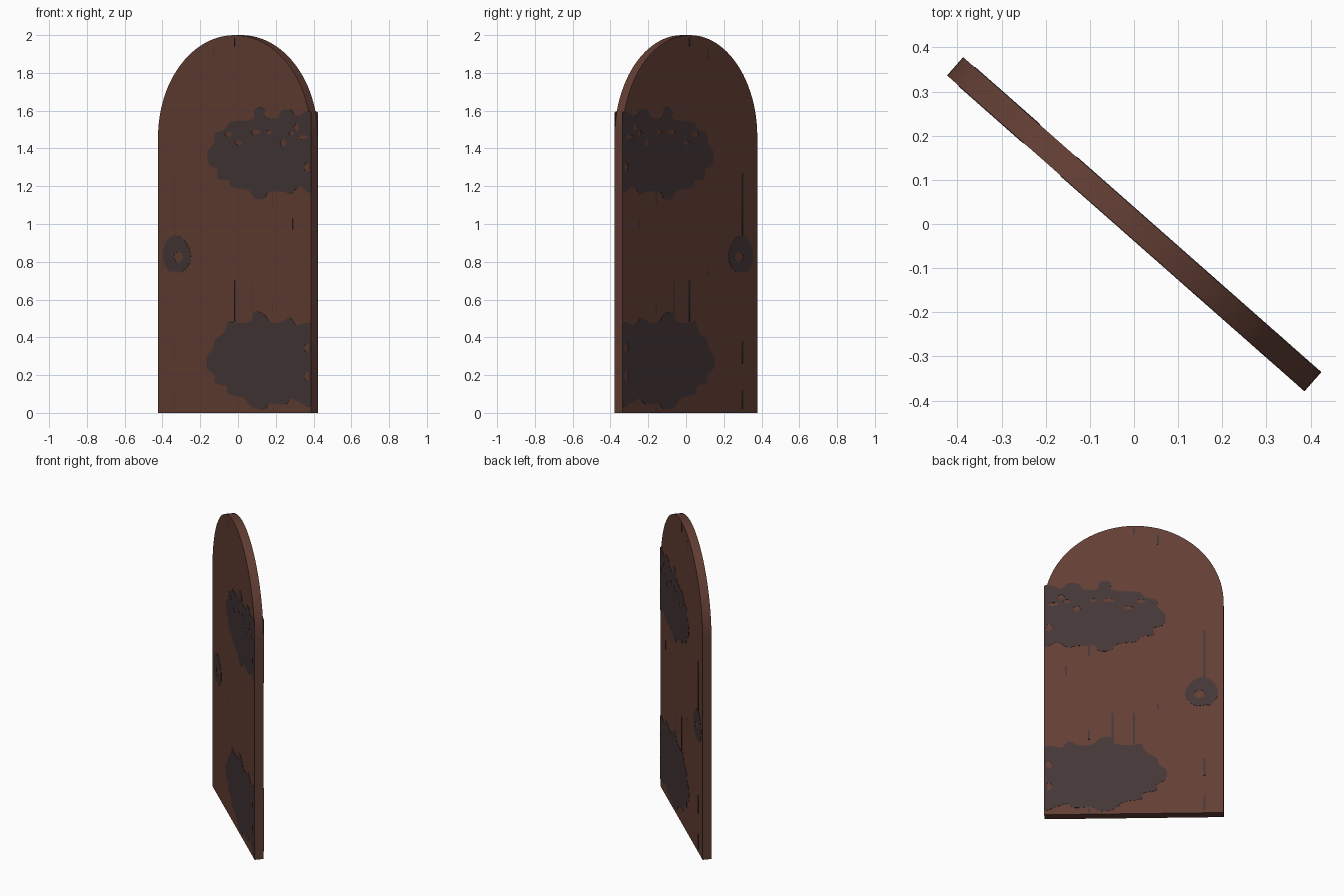
import bpy, math
from mathutils import Matrix, Vector

if "Cube" in bpy.data.objects:
    bpy.data.objects.remove(bpy.data.objects["Cube"])

W, T, SPRING = 0.54, 0.0275, 1.46      # half width, half thickness, arch start
TURN = Matrix.Rotation(math.radians(-41.4), 4, 'Z')
UPRIGHT = Matrix.Rotation(math.radians(90), 4, 'X')


def material(name, srgb):
    m = bpy.data.materials.new(name)
    m.diffuse_color = [((c / 255 + 0.055) / 1.055) ** 2.4 for c in srgb] + [1]
    m.use_nodes = True
    m.node_tree.nodes["Principled BSDF"].inputs["Base Color"].default_value = m.diffuse_color
    return m


wood = material("brown_wood", (98, 62, 52))
iron = material("dark_iron", (68, 54, 54))


def flat_shape(name, outlines, half, offset, mat):
    """Filled outlines (inner ones become holes) standing in the door plane."""
    cu = bpy.data.curves.new(name, 'CURVE')
    cu.dimensions, cu.fill_mode, cu.extrude = '2D', 'BOTH', half
    for pts in outlines:
        s = cu.splines.new('POLY')
        s.points.add(len(pts) - 1)
        for p, q in zip(s.points, pts):
            p.co = (q[0], q[1], 0, 1)
        s.use_cyclic_u = True
    cu.materials.append(mat)
    ob = bpy.data.objects.new(name, cu)
    bpy.context.collection.objects.link(ob)
    ob.matrix_world = TURN @ Matrix.Translation((0, offset, 0)) @ UPRIGHT
    bpy.ops.object.select_all(action='DESELECT')
    ob.select_set(True)
    bpy.context.view_layer.objects.active = ob
    bpy.ops.object.convert(target='MESH')
    return bpy.context.object


def smooth(pts, n=4):
    """Closed rounded outline through the points, kept inside the door edge."""
    out, k = [], len(pts)
    for i in range(k):
        a, b, c, d = (Vector(pts[(i + j) % k]) for j in (-1, 0, 1, 2))
        if b.x > 0.535 and c.x > 0.535:
            out.append((W, b.y))
            continue
        for j in range(n):
            t = j / n
            p = 0.5 * (2 * b + (c - a) * t + (2 * a - 5 * b + 4 * c - d) * t * t
                       + (3 * b - a - 3 * c + d) * t ** 3)
            out.append((min(p.x, W), p.y))
    return out


def oval(x, z, rx, rz, n=14):
    return [(x + rx * math.cos(math.tau * i / n), z + rz * math.sin(math.tau * i / n))
            for i in range(n)]


def widen(pts):
    # front view x -> distance along the door
    return [((x + 0.018) / 0.75, z) for x, z in pts]


# arched door slab
arch = [(W * math.cos(math.pi * i / 48), SPRING + W * math.sin(math.pi * i / 48))
        for i in range(49)]
door = flat_shape("door_slab", [[(-W, 0), (W, 0)] + arch], T, 0, wood)
bpy.ops.object.shade_smooth_by_angle(angle=math.radians(30))

# scalloped hinge plate outlines
lower = [(.387, .05), (.387, .33), (.387, .47), (.31, .465), (.275, .505), (.23, .48),
         (.17, .48), (.14, .52), (.09, .535), (.065, .485), (-.01, .475), (-.05, .485),
         (-.07, .43), (-.12, .385), (-.13, .34), (-.164, .30), (-.16, .235),
         (-.12, .20), (-.12, .16), (-.06, .14), (-.05, .10), (.03, .08), (.075, .03),
         (.14, .02), (.17, .05), (.25, .045), (.285, .075), (.34, .05)]
upper = [(.387, 1.17), (.387, 1.40), (.387, 1.59), (.31, 1.57), (.28, 1.605),
         (.23, 1.60), (.21, 1.56), (.145, 1.565), (.14, 1.605), (.11, 1.62),
         (.085, 1.60), (.085, 1.56), (.03, 1.545), (-.04, 1.54), (-.07, 1.50),
         (-.12, 1.48), (-.125, 1.43), (-.16, 1.38), (-.15, 1.31), (-.11, 1.29),
         (-.105, 1.24), (-.05, 1.23), (-.03, 1.195), (.055, 1.18), (.09, 1.135),
         (.14, 1.135), (.16, 1.17), (.24, 1.17), (.28, 1.16), (.33, 1.20)]
upper_holes = [(-.05, 1.475, .02, .012), (.005, 1.43, .018, .012),
               (.095, 1.485, .025, .012), (.165, 1.485, .014, .012),
               (.24, 1.43, .016, .018), (.31, 1.51, .014, .018),
               (.345, 1.46, .025, .012), (.365, 1.30, .013, .025),
               (.285, 1.48, .014, .012)]
lower_holes = [(.365, .345, .013, .025), (.365, .195, .013, .025)]


def holes(items):
    return [widen(oval(*h)) for h in items]


# ring plate, slightly pointed at the top
ring = smooth([(-.407, .96 - .13), (-.44, .75), (-.37, .745), (-.315, .80),
               (-.315, .86), (-.36, .92), (-.41, .94), (-.46, .925),
               (-.50, .87), (-.50, .80), (-.455, .745)][1:])

# thin weathered cracks: position, bottom, top
cracks = [(-.424, .94, 1.27), (-.424, .26, .38), (-.424, .02, .12), (-.145, 1.87, 1.935),
          (-.145, .72, .76), (0, .48, .70), (0, 1.94, 1.985), (.13, .50, .70),
          (.27, .01, .04), (.27, .52, .58), (.27, 1.10, 1.17), (.41, .97, 1.03)]

for side, sgn in (("front", -1), ("back", 1)):
    off = sgn * T
    flat_shape(side + "_lower_hinge_plate",
               [smooth(widen(lower))] + holes(lower_holes), 0.0015, off, iron)
    flat_shape(side + "_upper_hinge_plate",
               [smooth(widen(upper))] + holes(upper_holes), 0.0015, off, iron)
    flat_shape(side + "_ring_plate", [ring, oval(-.395, .825, .033, .028)],
               0.0015, off, iron)
    w = 0.006 if sgn > 0 else 0.0015
    flat_shape(side + "_cracks",
               [[(u - w, a), (u + w, a), (u + w, b), (u - w, b)] for u, a, b in cracks],
               0.001, off, iron)
